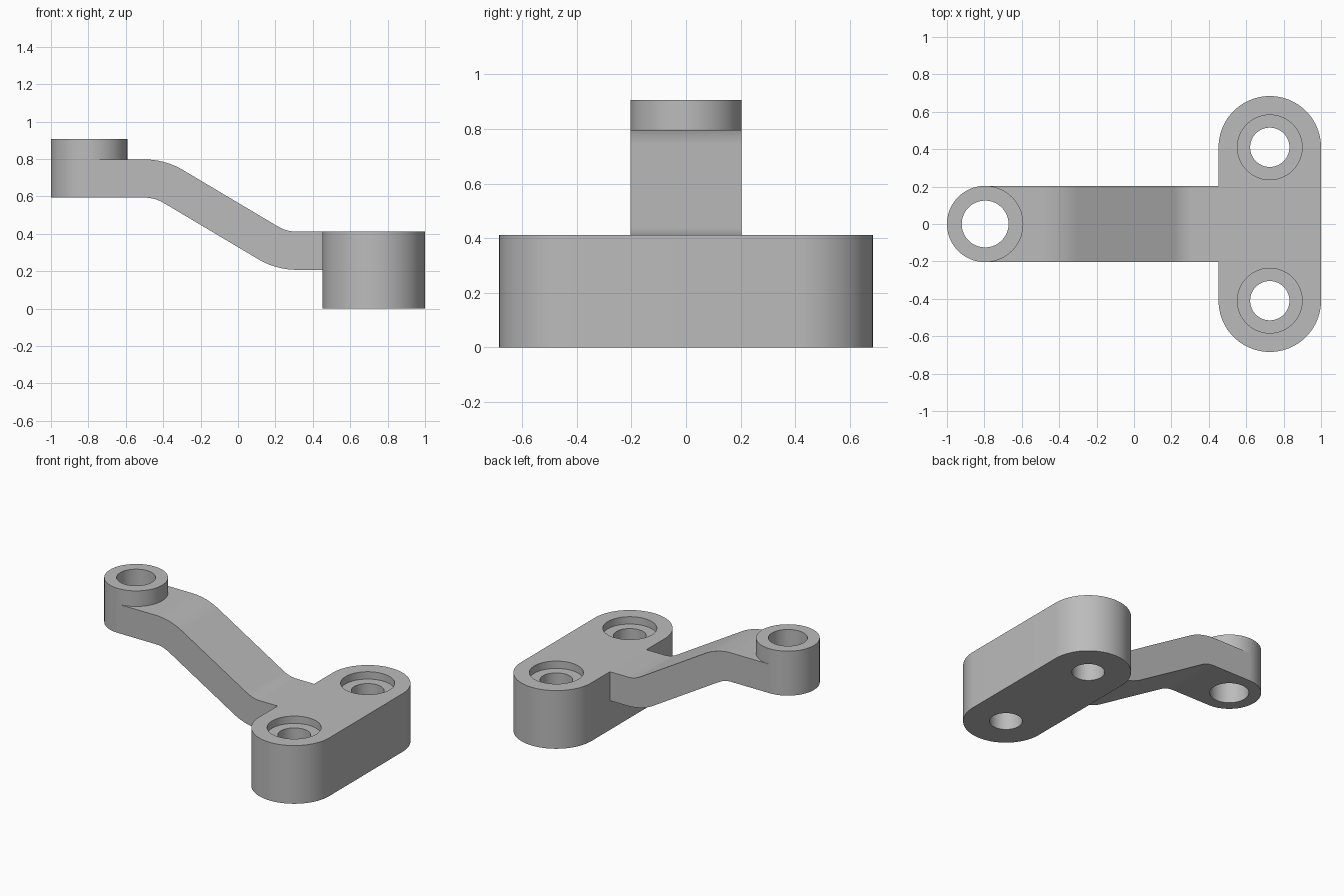
import bpy, bmesh
from math import sin, cos, pi, radians

cube = bpy.data.objects.get("Cube")
if cube:
    bpy.data.objects.remove(cube, do_unlink=True)

grey = bpy.data.materials.new("plain_grey")
grey.use_nodes = True
grey.diffuse_color = (0.5, 0.5, 0.5, 1)
grey.node_tree.nodes["Principled BSDF"].inputs["Base Color"].default_value = (0.5, 0.5, 0.5, 1)


def arc(cx, cy, r, start, end, steps):
    """Points on an arc, angles in degrees."""
    angles = [radians(start + (end - start) * i / steps) for i in range(steps + 1)]
    return [(cx + r * cos(a), cy + r * sin(a)) for a in angles]


def extrude(name, points, low, high, axis="z"):
    """Prism from a 2D outline, along z (outline in xy) or y (outline in xz)."""
    bm = bmesh.new()
    place = (lambda u, v: (u, v, low)) if axis == "z" else (lambda u, v: (u, low, v))
    face = bm.faces.new([bm.verts.new(place(u, v)) for u, v in points])
    moved = bmesh.ops.extrude_face_region(bm, geom=[face])["geom"]
    step = (0, 0, high - low) if axis == "z" else (0, high - low, 0)
    bmesh.ops.translate(bm, vec=step, verts=[g for g in moved if isinstance(g, bmesh.types.BMVert)])
    bmesh.ops.recalc_face_normals(bm, faces=bm.faces)
    mesh = bpy.data.meshes.new(name)
    bm.to_mesh(mesh)
    bm.free()
    mesh.materials.append(grey)
    obj = bpy.data.objects.new(name, mesh)
    bpy.context.collection.objects.link(obj)
    return obj


def cylinder(name, x, y, r, low, high):
    return extrude(name, arc(x, y, r, 0, 360, 96)[:-1], low, high)


def select(obj):
    bpy.ops.object.select_all(action="DESELECT")
    obj.select_set(True)
    bpy.context.view_layer.objects.active = obj


def cut(obj, cutter):
    """Subtract the cutter, then remove it."""
    cutter.hide_render = True
    mod = obj.modifiers.new("cut", "BOOLEAN")
    mod.operation, mod.solver, mod.object = "DIFFERENCE", "EXACT", cutter
    select(obj)
    bpy.ops.object.modifier_apply(modifier=mod.name)
    bpy.data.objects.remove(cutter, do_unlink=True)


# Mounting block: rounded slab with two counterbored holes
BLOCK_X, BLOCK_R, BLOCK_TOP, HOLE_Y = 0.726, 0.274, 0.411, 0.41
outline = arc(BLOCK_X, HOLE_Y, BLOCK_R, 0, 180, 48) + arc(BLOCK_X, -HOLE_Y, BLOCK_R, 180, 360, 48)
block = extrude("mounting_block", outline, 0, BLOCK_TOP)
for side in (-1, 1):
    cut(block, cylinder("bolt_hole", BLOCK_X, side * HOLE_Y, 0.105, -0.1, 0.6))
    cut(block, cylinder("counterbore", BLOCK_X, side * HOLE_Y, 0.173, BLOCK_TOP - 0.052, 0.6))

# Raised boss at the far end of the arm
BOSS_X, BOSS_R, BOSS_LOW, BOSS_TOP = -0.796, 0.204, 0.593, 0.907
boss = cylinder("boss", BOSS_X, 0, BOSS_R, BOSS_LOW, BOSS_TOP)
cut(boss, cylinder("boss_bore", BOSS_X, 0, 0.125, 0.4, 1.1))

# Arm: S-shaped strip between the boss and the block
THICK, BEND, SLOPE = 0.204, 0.2, 30
upper_x, upper_z = -0.5, BOSS_LOW - BEND
lower_x, lower_z = 0.315, BLOCK_TOP + BEND
inner, outer = BEND, BEND + THICK
top = ([(BOSS_X, BOSS_LOW + THICK)]
       + arc(upper_x, upper_z, outer, 90, 90 - SLOPE, 16)
       + arc(lower_x, lower_z, inner, 270 - SLOPE, 270, 16)
       + [(BLOCK_X - BLOCK_R, BLOCK_TOP)])
bottom = ([(BLOCK_X - BLOCK_R, BLOCK_TOP - THICK)]
          + arc(lower_x, lower_z, outer, 270, 270 - SLOPE, 16)
          + arc(upper_x, upper_z, inner, 90 - SLOPE, 90, 16)
          + [(BOSS_X, BOSS_LOW)])
arm = extrude("arm", top + bottom, -BOSS_R, BOSS_R, "y")
cut(arm, cylinder("boss_clearance", BOSS_X, 0, BOSS_R - 0.001, 0.4, 1.1))

for part in (block, boss, arm):
    select(part)
    bpy.ops.object.shade_smooth_by_angle(angle=radians(30))
